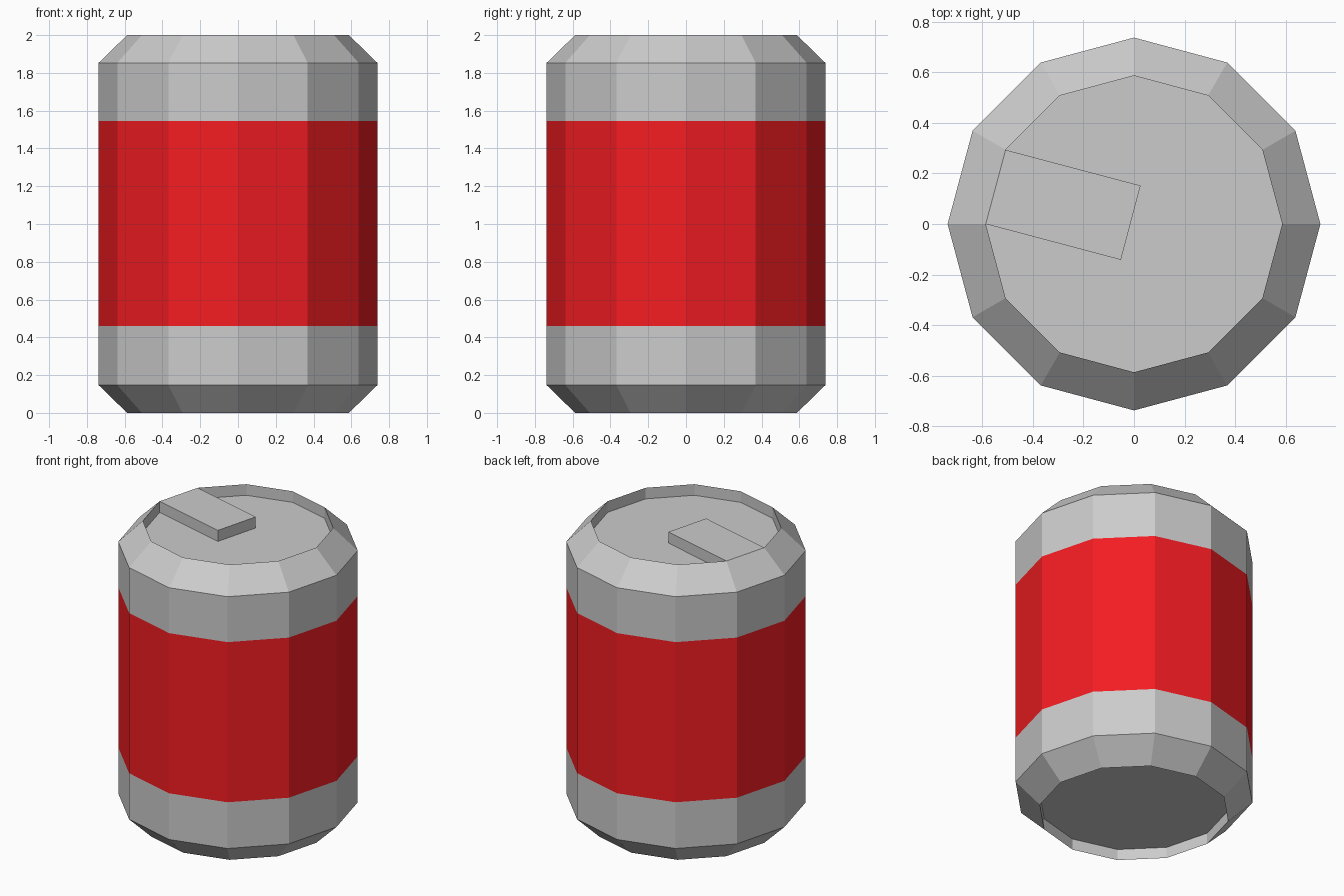
import bpy, bmesh
from math import cos, sin, tau

if "Cube" in bpy.data.objects:
    bpy.data.objects.remove(bpy.data.objects["Cube"])

SIDES = 12
R_BODY, R_RIM = 0.738, 0.587
LID_Z, BASE_Z, TOP_Z = 1.925, 0.075, 2.0


def ring_point(radius, i, z):
    a = tau * i / SIDES
    return (radius * cos(a), radius * sin(a), z)


def make_object(name, bm, materials=()):
    bmesh.ops.recalc_face_normals(bm, faces=bm.faces)
    mesh = bpy.data.meshes.new(name)
    bm.to_mesh(mesh)
    bm.free()
    for m in materials:
        mesh.materials.append(m)
    obj = bpy.data.objects.new(name, mesh)
    bpy.context.collection.objects.link(obj)
    return obj


def make_material(name, colour):
    mat = bpy.data.materials.new(name)
    mat.diffuse_color = colour
    mat.use_nodes = True
    mat.node_tree.nodes["Principled BSDF"].inputs["Base Color"].default_value = mat.diffuse_color
    return mat


metal = make_material("bare_metal", (0.8, 0.8, 0.8, 1))
red = make_material("red_label", (0.9, 0.012, 0.016, 1))

# Can body: turned profile from recessed base up to recessed lid
profile = [(R_RIM, BASE_Z), (R_RIM, 0), (R_BODY, 0.147), (R_BODY, 0.46),
           (R_BODY, 1.545), (R_BODY, 1.853), (R_RIM, TOP_Z), (R_RIM, LID_Z)]
LABEL_BAND = 3
bm = bmesh.new()
rings = [[bm.verts.new(ring_point(r, i, z)) for i in range(SIDES)] for r, z in profile]
for band, (low, high) in enumerate(zip(rings, rings[1:])):
    for i in range(SIDES):
        j = (i + 1) % SIDES
        face = bm.faces.new((low[i], low[j], high[j], high[i]))
        face.material_index = int(band == LABEL_BAND)
# Recessed base and lid discs
bm.faces.new(rings[0])
bm.faces.new(rings[-1])
make_object("can_body", bm, (metal, red))

# Pull tab: flat block from one rim side to just past the centre
outline = [ring_point(R_RIM, 5, LID_Z), ring_point(R_RIM, 6, LID_Z),
           (-0.052, -0.142, LID_Z), (0.026, 0.152, LID_Z)]
bm = bmesh.new()
base = bm.faces.new([bm.verts.new(p) for p in outline])
extruded = bmesh.ops.extrude_face_region(bm, geom=[base], use_keep_orig=True)["geom"]
bmesh.ops.translate(bm, vec=(0, 0, TOP_Z - LID_Z),
                    verts=[g for g in extruded if isinstance(g, bmesh.types.BMVert)])
make_object("pull_tab", bm, (metal,))
